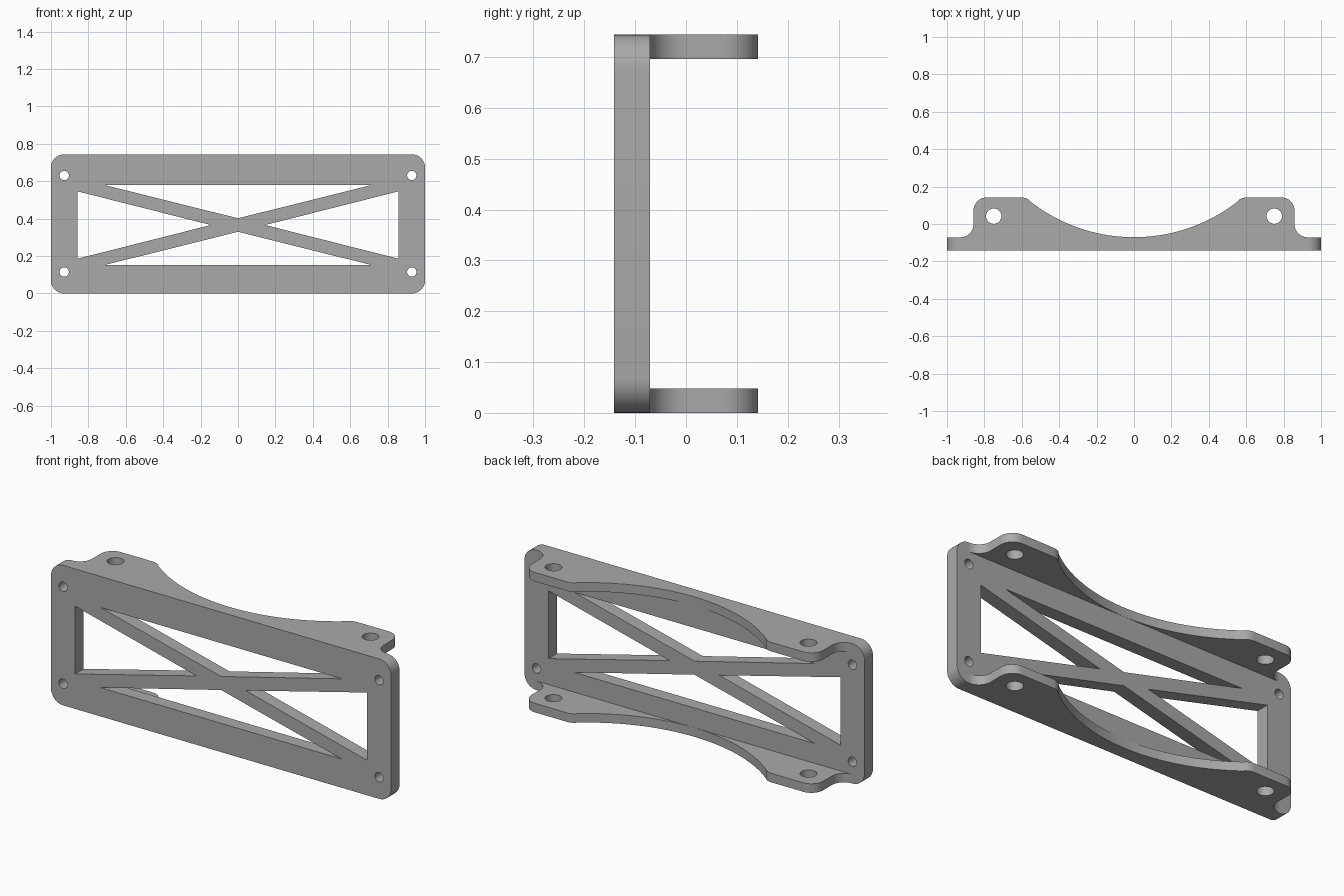
import bpy, bmesh, math
from mathutils import Matrix

if "Cube" in bpy.data.objects:
    bpy.data.objects.remove(bpy.data.objects["Cube"])

grey = bpy.data.materials.new("plain grey")
grey.diffuse_color = (0.4, 0.4, 0.4, 1)
grey.use_nodes = True
grey.node_tree.nodes["Principled BSDF"].inputs["Base Color"].default_value = grey.diffuse_color

H = 0.744                      # overall height
BACK, FRONT = -0.071, -0.142   # depth range of the face plate
T = 0.048                      # flange thickness


def arc(cx, cy, r, a0, a1, n=10):
    return [(cx + r * math.cos(math.radians(a0 + (a1 - a0) * i / n)),
             cy + r * math.sin(math.radians(a0 + (a1 - a0) * i / n))) for i in range(n + 1)]


def circle(cx, cy, r):
    return arc(cx, cy, r, 0, 360, 32)[:-1]


def sheet(name, loops, depth, matrix):
    """Extrude an outline (first loop) with holes (other loops), centred on its plane."""
    cu = bpy.data.curves.new(name, 'CURVE')
    cu.dimensions, cu.fill_mode, cu.extrude = '2D', 'BOTH', depth / 2
    for loop in loops:
        sp = cu.splines.new('POLY')
        sp.points.add(len(loop) - 1)
        for p, (x, y) in zip(sp.points, loop):
            p.co = (x, y, 0, 1)
        sp.use_cyclic_u = True
    ob = bpy.data.objects.new(name, cu)
    bpy.context.collection.objects.link(ob)
    bpy.ops.object.select_all(action='DESELECT')
    ob.select_set(True)
    bpy.context.view_layer.objects.active = ob
    bpy.ops.object.convert(target='MESH')
    ob = bpy.context.object
    bm = bmesh.new()
    bm.from_mesh(ob.data)
    bmesh.ops.remove_doubles(bm, verts=bm.verts, dist=1e-5)
    bmesh.ops.recalc_face_normals(bm, faces=bm.faces)
    bm.transform(matrix)
    bm.to_mesh(ob.data)
    bm.free()
    ob.data.materials.clear()
    ob.data.materials.append(grey)
    bpy.ops.object.shade_smooth_by_angle(angle=math.radians(30))
    return ob


# Face plate: rounded rectangle, four screw holes, windows leaving an X brace
R = 0.07
outline = (arc(1 - R, H - R, R, 0, 90) + arc(R - 1, H - R, R, 90, 180)
           + arc(R - 1, R, R, 180, 270) + arc(1 - R, R, R, 270, 360))
screws = [circle(s * 0.929, z, 0.025) for s in (-1, 1) for z in (0.115, 0.631)]
mid = 0.366
windows = [[(-0.71, mid + s * 0.213), (0.71, mid + s * 0.213), (0, mid + s * 0.036)] for s in (-1, 1)]
windows += [[(s * 0.858, mid - 0.18), (s * 0.858, mid + 0.18), (s * 0.145, mid)] for s in (-1, 1)]
sheet("face_plate", [outline] + screws + windows, BACK - FRONT,
      Matrix.Translation((0, (BACK + FRONT) / 2, 0)) @ Matrix.Rotation(math.pi / 2, 4, 'X'))

# Flanges: half profile from the plate, round the ear, down the scooped edge; then mirrored
half = (arc(0.928, BACK + R, R, 270, 180) + arc(0.858 - R, 0.142 - R, R, 0, 90)
        + arc(0.602, 0.142 - R, R, 90, 128, 5) + arc(0, 0.8295, 0.9, -51.5, -90, 28))
profile = half + [(-x, y) for x, y in half[-2::-1]]
ears = [circle(s * 0.75, 0.042, 0.041) for s in (-1, 1)]
for name, z in (("bottom_flange", T / 2), ("top_flange", H - T / 2)):
    sheet(name, [profile] + ears, T, Matrix.Translation((0, 0, z)))
